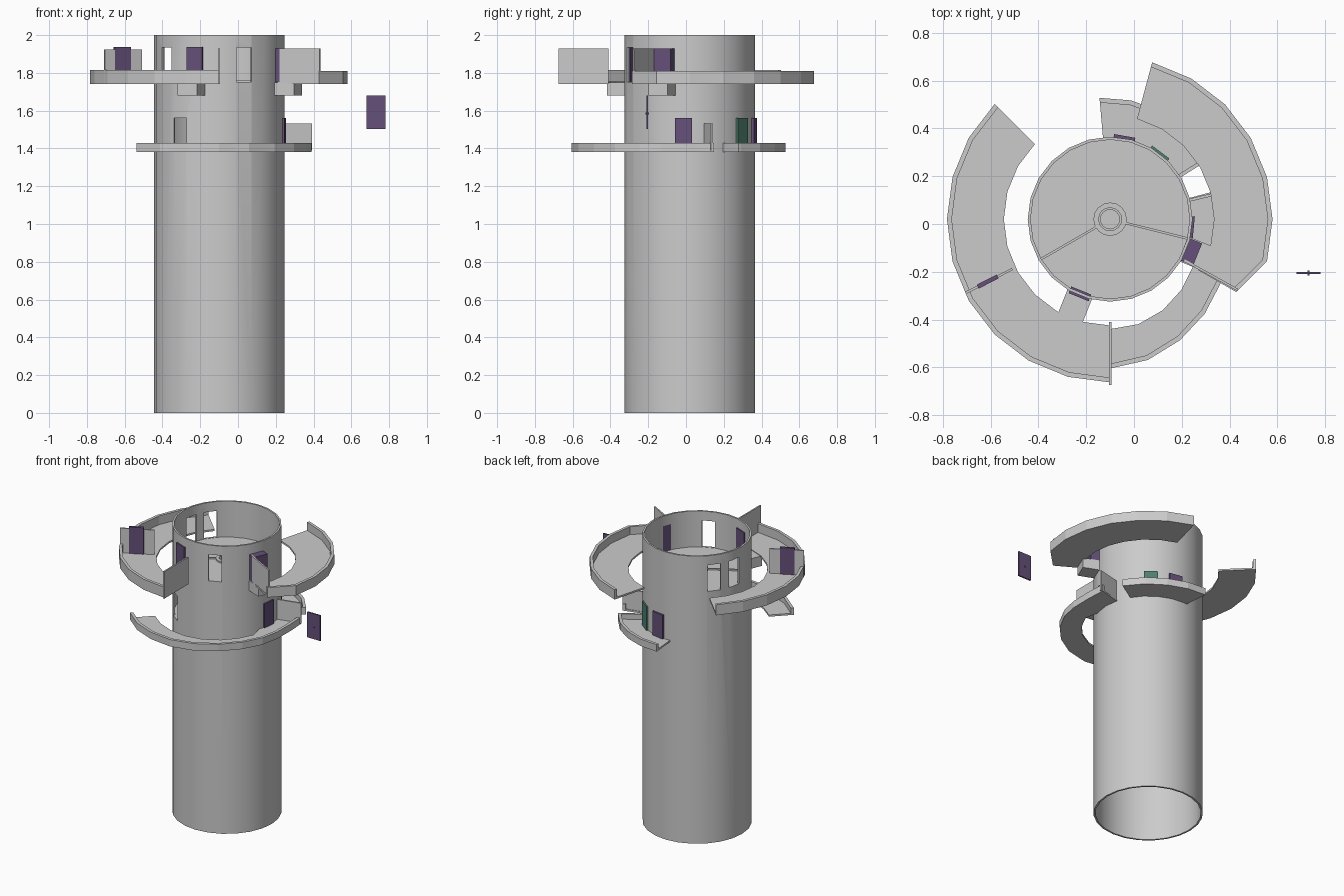
import bpy, bmesh
from math import cos, sin, radians
from mathutils import Matrix

if "Cube" in bpy.data.objects:
    bpy.data.objects.remove(bpy.data.objects["Cube"])

CX, CY = -0.10, 0.02   # tower axis


def material(name, rgb):
    m = bpy.data.materials.new(name)
    m.diffuse_color = (*rgb, 1)
    m.use_nodes = True
    m.node_tree.nodes["Principled BSDF"].inputs["Base Color"].default_value = m.diffuse_color
    return m


PURPLE = material("purple_door", (0.13, 0.08, 0.19))
GREEN = material("green_door", (0.08, 0.22, 0.16))
BLUE = material("blue_handle", (0.05, 0.12, 0.3))


def finish(name, bm, mat=None, smooth=False):
    bmesh.ops.recalc_face_normals(bm, faces=bm.faces)
    me = bpy.data.meshes.new(name)
    bm.to_mesh(me)
    bm.free()
    ob = bpy.data.objects.new(name, me)
    bpy.context.collection.objects.link(ob)
    if mat:
        me.materials.append(mat)
    if smooth:
        bpy.ops.object.select_all(action='DESELECT')
        ob.select_set(True)
        bpy.context.view_layer.objects.active = ob
        bpy.ops.object.shade_smooth_by_angle(angle=radians(30))
    return ob


def sweep(name, stations, z0, z1, closed=False, smooth=False):
    """Rectangular section through (azimuth, inner radius, outer radius) stations."""
    bm = bmesh.new()
    rings = []
    for az, r0, r1 in stations:
        c, s = cos(radians(az)), sin(radians(az))
        rings.append([bm.verts.new((CX + r * c, CY + r * s, z))
                      for r, z in ((r0, z0), (r1, z0), (r1, z1), (r0, z1))])
    n = len(rings)
    for i in range(n if closed else n - 1):
        a, b = rings[i], rings[(i + 1) % n]
        for k in range(4):
            bm.faces.new((a[k], a[(k + 1) % 4], b[(k + 1) % 4], b[k]))
    if not closed:
        bm.faces.new(rings[0])
        bm.faces.new(rings[-1])
    return finish(name, bm, smooth=smooth)


def tube(name, r0, r1, z0, z1, n=24, smooth=False):
    return sweep(name, [(360 * i / n, r0, r1) for i in range(n)], z0, z1, True, smooth)


def add_box(bm, az, r0, r1, width, z0, z1):
    m = (Matrix.Translation((CX, CY, 0)) @ Matrix.Rotation(radians(az), 4, 'Z')
         @ Matrix.Translation(((r0 + r1) / 2, 0, (z0 + z1) / 2))
         @ Matrix.Diagonal((r1 - r0, width, z1 - z0, 1)))
    bmesh.ops.create_cube(bm, size=1, matrix=m)


def radial_box(name, az, r0, r1, width, z0, z1, mat=None):
    bm = bmesh.new()
    add_box(bm, az, r0, r1, width, z0, z1)
    return finish(name, bm, mat)


def balcony(name, stations, z, rim_top):
    """Slab with a raised parapet along the outer edge."""
    sweep(name + "_floor", stations, z, z + 0.012)
    sweep(name + "_parapet", [(a, r1 - 0.02, r1) for a, r0, r1 in stations], z, rim_top)


# Tower shell, with doorways cut through
shell = tube("tower_shell", 0.333, 0.345, 0, 2, smooth=True)
bm = bmesh.new()
for az in (-67.5, -144, 143, 168):
    add_box(bm, az, 0.26, 0.42, 0.085, 1.752, 1.935)
add_box(bm, -127, 0.26, 0.42, 0.085, 1.392, 1.56)
cutter = finish("doorway_cutter", bm)
cutter.hide_render = True
cutter.hide_viewport = True
cutter.display_type = 'WIRE'
mod = shell.modifiers.new("doorways", 'BOOLEAN')
mod.operation = 'DIFFERENCE'
mod.solver = 'EXACT'
mod.object = cutter

# Inner floors, central hub and dividing strips
for label, z in (("lower", 1.38), ("upper", 1.74)):
    bm = bmesh.new()
    bmesh.ops.create_cone(bm, cap_ends=True, segments=24, radius1=0.338, radius2=0.338,
                          depth=0.01, matrix=Matrix.Translation((CX, CY, z + 0.005)))
    finish(label + "_floor", bm)
tube("hub_base", 0.05, 0.07, 1.75, 1.76, 16)
tube("hub_collar", 0.04, 0.05, 1.75, 1.77, 16)
for az in (-150, -14):
    radial_box("floor_divider", az, 0.065, 0.335, 0.01, 1.75, 1.76)

# Upper balconies
balcony("left_balcony", [(135 + 15 * i, 0.445, 0.683) for i in range(10)], 1.742, 1.815)
right = [(75 - 15 * i, 0.435, 0.68) for i in range(7)] + [(-30, 0.425, 0.61)]
balcony("right_balcony", right, 1.742, 1.81)

# Lower balcony, drawing in towards the tower on the right
lower = [(-135, 0.46, 0.62), (-120, 0.46, 0.625), (-105, 0.46, 0.625), (-90, 0.46, 0.625),
         (-75, 0.455, 0.61), (-60, 0.44, 0.585), (-45, 0.42, 0.56), (-30, 0.40, 0.535),
         (-17, 0.34, 0.51), (0, 0.34, 0.49), (15, 0.34, 0.50)]
balcony("lower_balcony", lower, 1.382, 1.43)
back = [(95, 0.34, 0.51), (80, 0.34, 0.505), (64, 0.34, 0.50), (48, 0.34, 0.50), (32, 0.34, 0.50)]
balcony("back_balcony", back, 1.382, 1.43)
radial_box("back_end_parapet", 32, 0.34, 0.50, 0.015, 1.382, 1.43)

# Bridges from the tower to the upper balconies
for az in (-112, -22):
    radial_box("bridge", az, 0.335, 0.45, 0.11, 1.68, 1.75)

# Screen walls across the balconies
radial_box("left_end_wall", -90, 0.43, 0.695, 0.01, 1.742, 1.93)
radial_box("left_middle_wall", 207, 0.46, 0.68, 0.01, 1.742, 1.925)
radial_box("right_end_wall", -29, 0.355, 0.61, 0.01, 1.742, 1.93)
radial_box("lower_wall", 13.5, 0.34, 0.505, 0.012, 1.39, 1.532)

# Doors
radial_box("front_door", -112, 0.322, 0.352, 0.09, 1.752, 1.938, PURPLE)
radial_box("right_door", -22, 0.33, 0.395, 0.10, 1.752, 1.93, PURPLE)
radial_box("lower_right_door", -5.5, 0.325, 0.352, 0.09, 1.392, 1.56, PURPLE)
radial_box("lower_back_door", 80, 0.325, 0.354, 0.09, 1.385, 1.56, PURPLE)
radial_box("green_door", 53, 0.325, 0.352, 0.09, 1.385, 1.56, GREEN)
radial_box("screen_door", 207, 0.528, 0.622, 0.018, 1.752, 1.938, PURPLE)

# Free-standing door panel beside the tower
bm = bmesh.new()
bmesh.ops.create_cube(bm, size=1, matrix=Matrix.Translation((0.73, -0.205, 1.592))
                      @ Matrix.Diagonal((0.10, 0.01, 0.176, 1)))
finish("loose_door", bm, PURPLE)
bm = bmesh.new()
bmesh.ops.create_cube(bm, size=1, matrix=Matrix.Translation((0.73, -0.205, 1.585))
                      @ Matrix.Diagonal((0.008, 0.02, 0.008, 1)))
finish("loose_door_handle", bm, BLUE)
